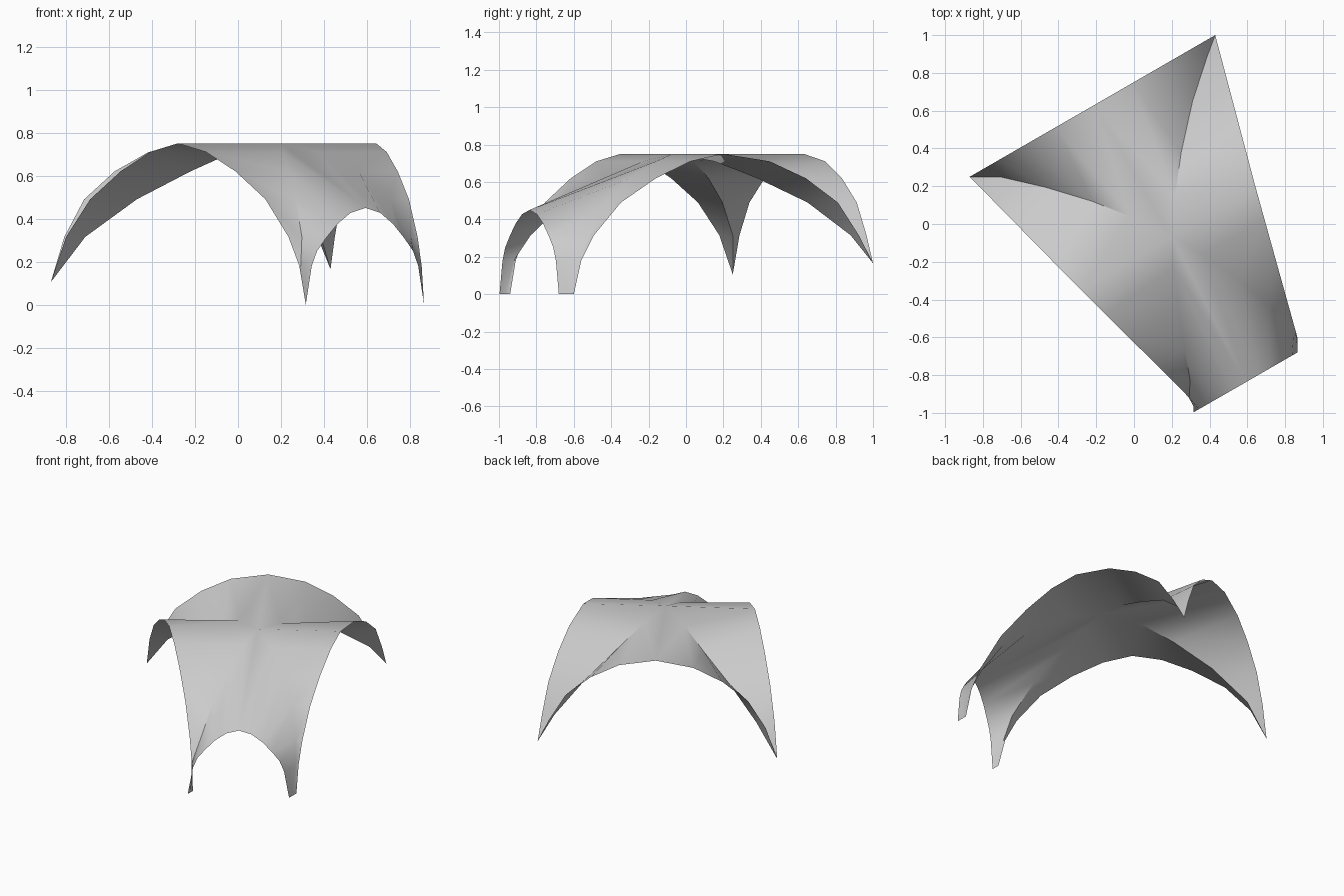
import bpy, bmesh, math
from mathutils import Vector

if "Cube" in bpy.data.objects:
    bpy.data.objects.remove(bpy.data.objects["Cube"], do_unlink=True)

# One neutral material for the whole shell
grey = bpy.data.materials.new("light grey")
grey.use_nodes = True
colour = (0.6, 0.6, 0.6, 1)
grey.diffuse_color = colour
grey.node_tree.nodes["Principled BSDF"].inputs["Base Color"].default_value = colour

APEX = Vector((0.2, -0.07, 0.75))
HEIGHTS = [0.75, 0.71, 0.62, 0.49, 0.315, 0.18, 0]

# Crown points in the middle of each open arch
left_crown = Vector((-0.28, -0.35, 0.75))
back_crown = Vector((-0.21, 0.63, 0.75))
right_crown = Vector((0.642, 0.2, 0.75))
front_crown = Vector((0.593, -0.837, 0.45))

# How far towards the foot each arch point lies
ROUND = [0, 0.22, 0.45, 0.685, 0.865, 0.95, 1]
SHORT = [0, 0.22, 0.45, 0.69, 0.88, 1]
WIDE = [0, 0.31, 0.55, 0.765, 0.905, 1]
SMALL = [0, 0.25, 0.47, 0.66, 0.81, 0.9, 1]
LOW_HEIGHTS = [0.45, 0.427, 0.375, 0.31, 0.25, 0.18, 0]


def half_arch(crown, foot, fractions, heights=HEIGHTS):
    """Points from the crown of an arch down to its foot."""
    foot = Vector(foot)
    points = []
    for f, z in zip(fractions, heights):
        p = crown.lerp(foot, f)
        p.z = z
        points.append(p)
    points[-1].z = foot.z
    return points


def groin(plan, foot_z=0):
    """Fold line from the apex down to a foot."""
    points = [APEX] + [Vector((x, y, z)) for (x, y), z in zip(plan, HEIGHTS[1:])]
    points[-1].z = foot_z
    return points


bm = bmesh.new()
shared = {}


def vert(p):
    key = tuple(round(c, 4) for c in p)
    if key not in shared:
        shared[key] = bm.verts.new(p)
    return shared[key]


def web(edge, fold):
    """Strip of shell between an arch edge and a groin."""
    for i in range(len(edge) - 1):
        corners = [edge[i], edge[i + 1], fold[i + 1], fold[i]]
        verts = list(dict.fromkeys(vert(p) for p in corners))
        face = bm.faces.new(verts)
        face.normal_update()
        if face.normal.z < 0:
            face.normal_flip()


# Raised left foot
foot = (-0.87, 0.25, 0.105)
fold = groin([(-0.02, 0.04), (-0.22, 0.12), (-0.47, 0.195), (-0.71, 0.25), foot[:2]], foot[2])
web(half_arch(left_crown, foot, SHORT), fold)
web(half_arch(back_crown, foot, WIDE), fold)

# Raised back foot
foot = (0.43, 1.0, 0.165)
fold = groin([(0.217, 0.15), (0.25, 0.38), (0.31, 0.65), (0.385, 0.88), foot[:2]], foot[2])
web(half_arch(back_crown, foot, WIDE), fold)
web(half_arch(right_crown, foot, WIDE), fold)

# Ground foot at the right
fold = groin([(0.37, -0.16), (0.56, -0.3), (0.71, -0.425),
              (0.805, -0.52), (0.845, -0.585), (0.865, -0.64)])
web(half_arch(right_crown, (0.865, -0.6, 0), ROUND), fold)
web(half_arch(front_crown, (0.865, -0.68, 0), SMALL, LOW_HEIGHTS), fold)

# Ground foot at the front
fold = groin([(0.21, -0.23), (0.235, -0.43), (0.268, -0.65),
              (0.297, -0.83), (0.292, -0.92), (0.315, -0.965)])
web(half_arch(left_crown, (0.315, -0.94, 0), ROUND), fold)
web(half_arch(front_crown, (0.315, -0.997, 0), SMALL, LOW_HEIGHTS), fold)

bmesh.ops.recalc_face_normals(bm, faces=bm.faces[:])
if sum(f.normal.z * f.calc_area() for f in bm.faces) < 0:
    bmesh.ops.reverse_faces(bm, faces=bm.faces[:])

mesh = bpy.data.meshes.new("vaulted_shell")
bm.to_mesh(mesh)
bm.free()
mesh.materials.append(grey)
shell = bpy.data.objects.new("vaulted_shell", mesh)
bpy.context.collection.objects.link(shell)

# Smooth curves with crisp folds
bpy.ops.object.select_all(action="DESELECT")
shell.select_set(True)
bpy.context.view_layer.objects.active = shell
bpy.ops.object.shade_smooth_by_angle(angle=math.radians(40))
